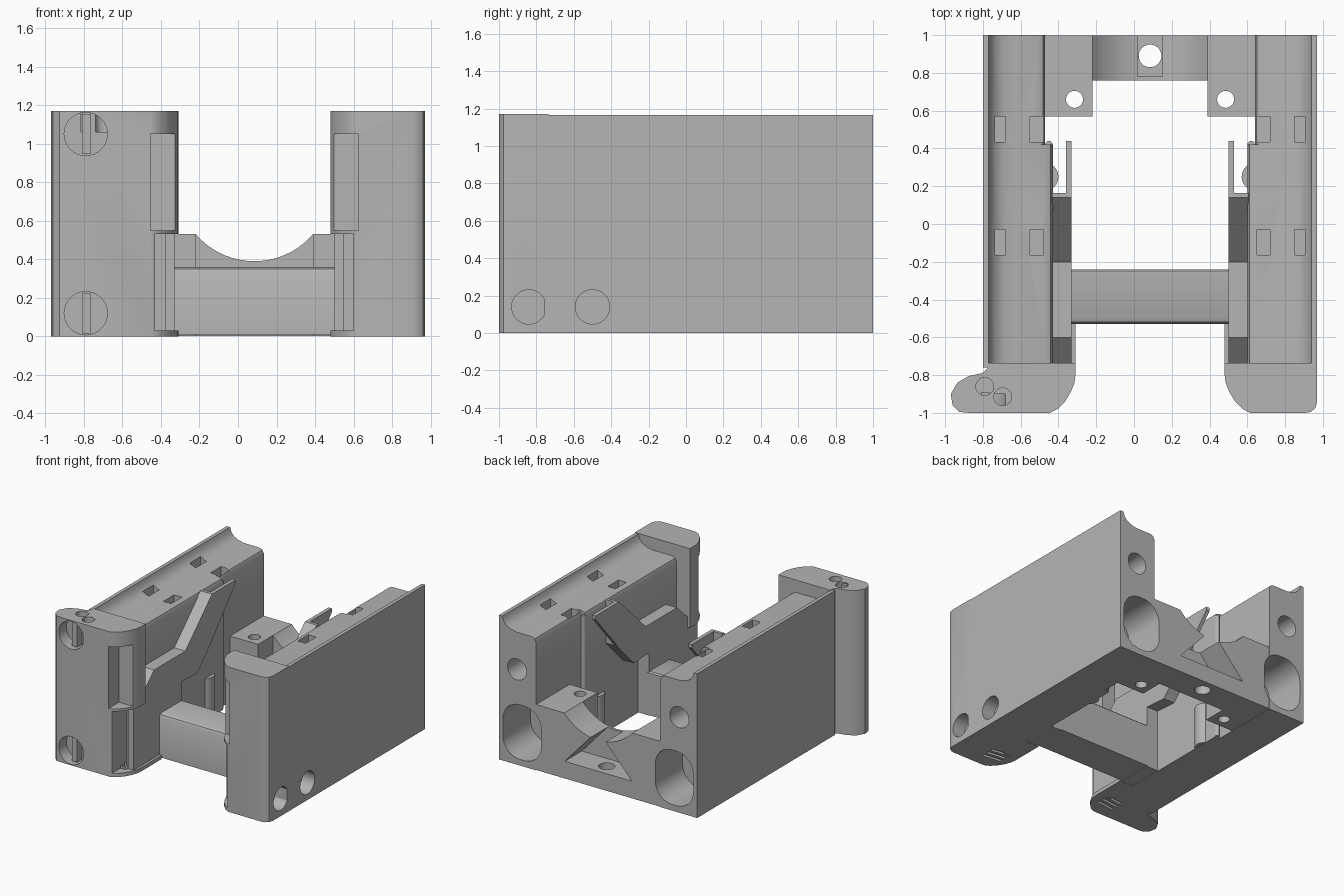
import bpy, bmesh, math
from mathutils import Vector

old = bpy.data.objects.get("Cube")
if old:
    bpy.data.objects.remove(old, do_unlink=True)

grey = bpy.data.materials.new("plain_grey")
grey.use_nodes = True
colour = (0.46, 0.46, 0.46, 1)
grey.diffuse_color = colour
grey.node_tree.nodes["Principled BSDF"].inputs["Base Color"].default_value = colour

MID = 0.085   # the two sides mirror about this x
PLACE = {"x": lambda p, t: (t, p[0], p[1]),
         "y": lambda p, t: (p[0], t, p[1]),
         "z": lambda p, t: (p[0], p[1], t)}


def prism(name, pts, axis, a, b):
    """Extrude a flat outline along an axis from a to b."""
    bm = bmesh.new()
    low = [bm.verts.new(PLACE[axis](p, a)) for p in pts]
    high = [bm.verts.new(PLACE[axis](p, b)) for p in pts]
    bm.faces.new(low)
    bm.faces.new(high)
    n = len(pts)
    for i in range(n):
        j = (i + 1) % n
        bm.faces.new((low[i], low[j], high[j], high[i]))
    bmesh.ops.recalc_face_normals(bm, faces=bm.faces)
    mesh = bpy.data.meshes.new(name)
    bm.to_mesh(mesh)
    bm.free()
    mesh.materials.append(grey)
    ob = bpy.data.objects.new(name, mesh)
    bpy.context.collection.objects.link(ob)
    return ob


def box(name, x, y, z):
    return prism(name, [(x[0], y[0]), (x[1], y[0]), (x[1], y[1]), (x[0], y[1])], "z", *z)


def rod(name, c, r, axis, a, b, n=32):
    pts = [(c[0] + r * math.cos(math.tau * i / n), c[1] + r * math.sin(math.tau * i / n))
           for i in range(n)]
    return prism(name, pts, axis, a, b)


def cut(cutter, *targets):
    """Subtract a cutter from the parts it passes through, then drop it."""
    for ob in targets:
        mod = ob.modifiers.new("cut", "BOOLEAN")
        mod.operation = "DIFFERENCE"
        mod.solver = "EXACT"
        mod.object = cutter
        bpy.context.view_layer.objects.active = ob
        bpy.ops.object.modifier_apply(modifier=mod.name)
    bpy.data.objects.remove(cutter, do_unlink=True)


def stadium(x0, x1, z0, z1, r, n=8):
    pts = []
    corners = [(x1 - r, z1 - r), (x0 + r, z1 - r), (x0 + r, z0 + r), (x1 - r, z0 + r)]
    for k, (cx, cz) in enumerate(corners):
        for i in range(n + 1):
            t = (k + i / n) * math.pi / 2
            pts.append((cx + r * math.cos(t), cz + r * math.sin(t)))
    return pts


# Rear bridge with a saddle, a triangular tunnel and two screw wings
L, R = MID - 0.57, MID + 0.57
bridge = prism("rear_bridge", [(L, 0.57), (MID - 0.305, 0.57), (MID - 0.305, 0.76),
               (MID + 0.305, 0.76), (MID + 0.305, 0.57), (R, 0.57), (R, 0.998), (L, 0.998)],
               "z", 0.002, 0.53)
cut(rod("saddle_cut", (MID, 0.79), 0.4, "y", 0.4, 1.2, 64), bridge)
cut(prism("tunnel_cut", [(MID - 0.3, 0.14), (MID + 0.3, 0.14), (MID, 0.47)],
          "y", 0.78, 1.2), bridge)
cut(rod("centre_hole", (MID, 0.89), 0.06, "z", -0.1, 0.3), bridge)

# Front cross bar with softened top edges
prism("cross_bar", [(-0.53, 0.01), (-0.53, 0.33), (-0.52, 0.35), (-0.5, 0.36),
                    (-0.25, 0.36), (-0.24, 0.35), (-0.24, 0.01)], "x", MID - 0.43, MID + 0.43)

for side, s in (("left", 1), ("right", -1)):
    def X(u):
        return MID + s * u

    def span(a, b):
        return sorted((X(a), X(b)))

    def outline(pts):
        return [(X(u), v) for u, v in pts]

    # Long side wall, with a hollowed top and a raised outer rim
    def wall(name, inner, a, b):
        return prism(name, outline([(inner, 0), (0.885, 0), (0.885, 1.165), (0.855, 1.165),
                     (0.845, 1.13), (0.82, 1.1), (0.78, 1.08), (0.73, 1.07),
                     (inner + 0.04, 1.07), (inner + 0.012, 1.058), (inner, 1.03)]), "y", a, b)
    front_wall = wall(side + "_wall_front", 0.515, -0.76, 0.42)
    rear_wall = wall(side + "_wall_rear", 0.555, 0.42, 1)

    # Slots in the wall tops
    for u0, u1 in ((0.565, 0.635), (0.765, 0.82)):
        cut(box("slot_cut", span(u0, u1), (0.435, 0.57), (0.92, 1.3)), rear_wall)
        cut(box("slot_cut", span(u0, u1), (-0.165, -0.03), (0.92, 1.3)), front_wall)

    # Rear pocket and round socket
    x0, x1 = span(0.51, 0.85)
    cut(prism("pocket_cut", stadium(x0, x1, 0.05, 0.49, 0.15), "y", 0.65, 1.2),
        rear_wall, bridge)
    cut(rod("socket_cut", (X(0.725), 0.77), 0.085, "y", 0.7, 1.2), rear_wall)
    cut(rod("wing_hole", (X(0.4), 0.66), 0.045, "z", -0.1, 0.8), bridge)

    # Front post, rounded toward the opening
    inner_edge = [(0.53, -1), (0.49, -0.98), (0.45, -0.94), (0.42, -0.89),
                  (0.4, -0.84), (0.395, -0.8), (0.395, -0.735)]
    if s > 0:
        outer_edge = [(0.885, -0.735), (0.885, -0.94), (0.875, -0.975), (0.85, -0.995), (0.82, -1)]
    else:
        outer_edge = [(0.86, -0.735), (0.865, -0.77), (0.89, -0.79), (0.96, -0.805),
                      (1.02, -0.84), (1.055, -0.9), (1.045, -0.96), (1.01, -0.995), (0.96, -1)]
    post = prism(side + "_front_post", outline(outer_edge + inner_edge), "z", 0, 1.17)
    cut(box("lower_relief", span(0.3, 0.515), (-1.2, -0.6), (0.03, 0.53)), post)
    cut(box("finger_recess", span(0.3, 0.54), (-1.2, -0.87), (0.55, 1.05)), post)

    # Slanted drain slots under the post
    for i in range(3):
        y = -0.88 + i * 0.05
        cut(prism("drain_cut", outline([(0.47, y), (0.63, y - 0.02),
                  (0.63, y + 0.005), (0.47, y + 0.025)]), "z", -0.1, 0.05), post)

    if s > 0:
        # Two round recesses on the outer side
        cut(rod("side_hole", (-0.84, 0.14), 0.092, "x", 0.86, 1.1), post)
        cut(rod("side_hole", (-0.5, 0.14), 0.092, "x", 0.86, 1.1), front_wall)
    else:
        # Barred front sockets and small top holes
        for z in (0.12, 1.05):
            cut(rod("front_hole", (-0.79, z), 0.112, "y", -1.2, -0.9), post)
            box("socket_bar", (-0.81, -0.765), (-0.96, -0.89), (z - 0.105, z + 0.105))
        for c in ((-0.79, -0.86), (-0.695, -0.915)):
            cut(rod("top_hole", c, 0.047, "z", 1.06, 1.3), post)

    # Floor lip, cheek and the tab on its front
    box(side + "_floor_lip", span(0.395, 0.52), (-0.74, -0.53), (0, 0.03))
    box(side + "_cheek", span(0.415, 0.517), (-0.8, -0.242), (0.005, 0.57))
    box(side + "_cheek_tab", span(0.415, 0.465), (-0.86, -0.79), (0.03, 0.53))

    # Stepped guide rail with a thin rear fin
    prism(side + "_guide_rail", [(-0.77, 0.55), (-0.77, 0.58), (-0.6, 0.74), (-0.2, 0.74),
          (0.14, 1.07), (0.165, 1.07), (0.165, 0.72), (-0.05, 0.5)], "x", *span(0.415, 0.52))
    prism(side + "_guide_fin", [(0.15, 1.07), (0.44, 1.07), (0.44, 1.04), (0.15, 0.71)],
          "x", *span(0.415, 0.445))

    # Low vertical rib and the small ridge at the wall step
    rod(side + "_rib", (X(0.56), 0.25), 0.075, "z", 0.002, 0.34)
    rod(side + "_step_ridge", (X(0.535), 0.42), 0.02, "z", 0.01, 1.04, 12)

# Soft shading on curved surfaces only
bpy.ops.object.select_all(action="DESELECT")
for ob in bpy.context.scene.objects:
    if ob.type == "MESH" and ob.data.materials and ob.data.materials[0] == grey:
        ob.select_set(True)
        bpy.context.view_layer.objects.active = ob
bpy.ops.object.shade_smooth_by_angle(angle=math.radians(32))
